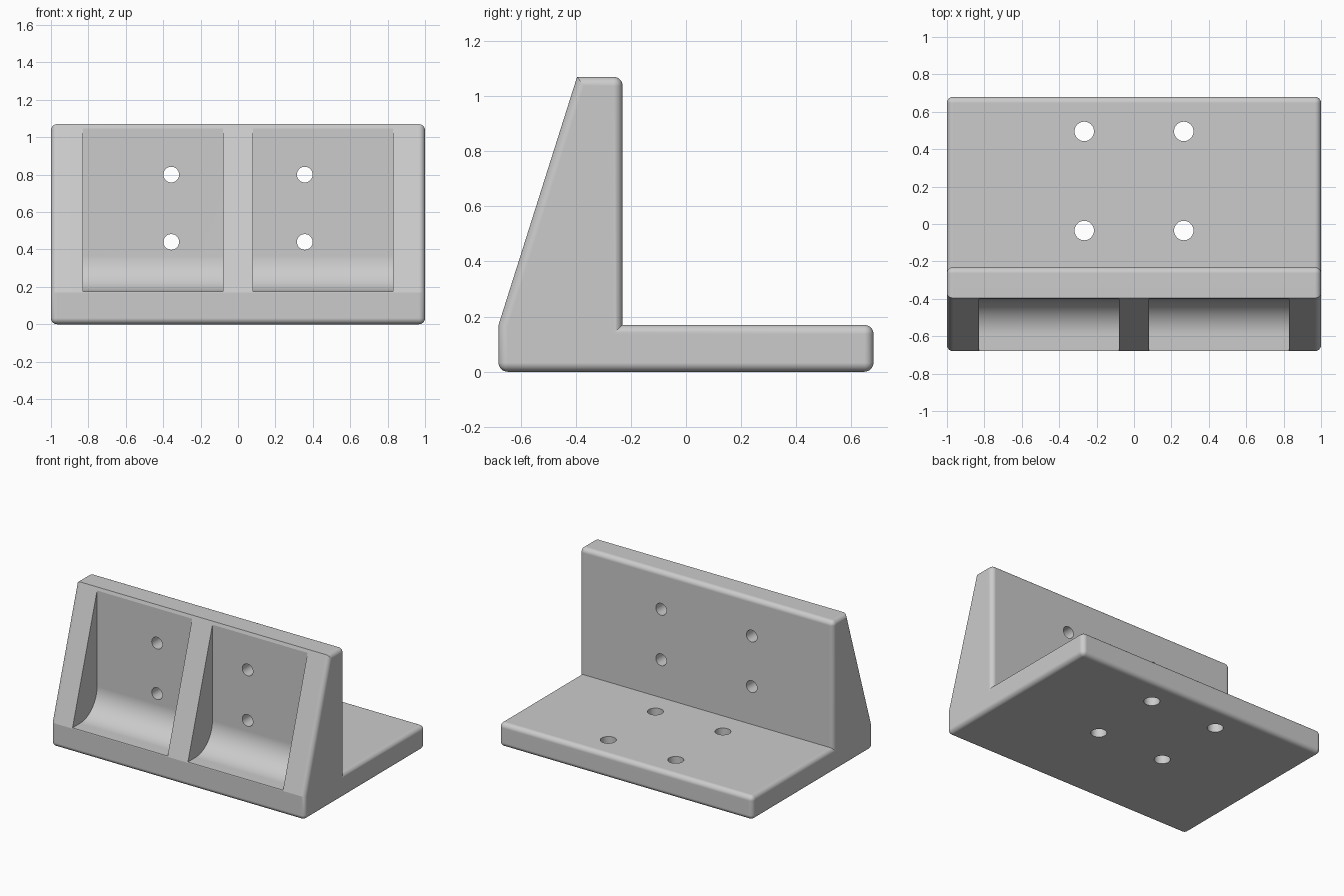
import bpy, bmesh, math
from mathutils import Matrix

default = bpy.data.objects.get("Cube")
if default:
    bpy.data.objects.remove(default, do_unlink=True)

grey = bpy.data.materials.new("light_grey")
grey.use_nodes = True
colour = (0.6, 0.6, 0.6, 1)
grey.diffuse_color = colour
grey.node_tree.nodes["Principled BSDF"].inputs["Base Color"].default_value = colour


def finish(name, bm):
    bmesh.ops.recalc_face_normals(bm, faces=bm.faces)
    mesh = bpy.data.meshes.new(name)
    bm.to_mesh(mesh)
    bm.free()
    mesh.materials.append(grey)
    obj = bpy.data.objects.new(name, mesh)
    bpy.context.collection.objects.link(obj)
    return obj


def extrude_profile(points, x0, x1):
    """Solid made by sweeping a (y, z) profile along x."""
    bm = bmesh.new()
    face = bm.faces.new([bm.verts.new((x0, y, z)) for y, z in points])
    swept = bmesh.ops.extrude_face_region(bm, geom=[face])["geom"]
    verts = [g for g in swept if isinstance(g, bmesh.types.BMVert)]
    bmesh.ops.translate(bm, verts=verts, vec=(x1 - x0, 0, 0))
    return bm


# Bracket body: base plate and sloped upright in one profile
WALL_BACK, WALL_FRONT, BASE_TOP, TOP = -0.23, -0.395, 0.17, 1.07
outline = [(-0.68, 0), (0.68, 0), (0.68, BASE_TOP), (WALL_BACK, BASE_TOP),
           (WALL_BACK, TOP), (WALL_FRONT, TOP), (-0.68, BASE_TOP)]
bm = extrude_profile(outline, -1, 1)
bmesh.ops.recalc_face_normals(bm, faces=bm.faces)

# Round every edge except the inner corner and the two ends of the slope
sharp = [outline[3], outline[5], outline[6]]


def is_sharp(edge):
    a, b = (v.co for v in edge.verts)
    return abs(a.x - b.x) > 1 and any(
        abs(a.y - y) + abs(a.z - z) < 0.001 for y, z in sharp)


rounded = [e for e in bm.edges if not is_sharp(e)]
bmesh.ops.bevel(bm, geom=rounded, offset=0.033, segments=8, profile=0.5,
                affect='EDGES', clamp_overlap=True)
body = finish("bracket_body", bm)

# Front pockets with a curved floor
R, POCKET_BACK, POCKET_FLOOR = 0.19, -0.402, 0.175
pocket = [(POCKET_BACK, 1.3), (-0.9, 1.3), (-0.9, POCKET_FLOOR)]
for i in range(17):
    a = math.pi / 2 * i / 16
    pocket.append((POCKET_BACK - R + R * math.sin(a),
                   POCKET_FLOOR + R - R * math.cos(a)))
cutters = [finish("pocket_cutter", extrude_profile(pocket, x0, x0 + 0.75))
           for x0 in (-0.83, 0.08)]


# Screw holes through the upright and the base
def hole(name, location, radius, rotation):
    bm = bmesh.new()
    bmesh.ops.create_cone(bm, cap_ends=True, segments=48, radius1=radius,
                          radius2=radius, depth=0.5,
                          matrix=Matrix.Translation(location) @ rotation)
    cutters.append(finish(name, bm))


sideways = Matrix.Rotation(math.pi / 2, 4, 'X')
for side in (-1, 1):
    for z in (0.44, 0.80):
        hole("wall_hole_cutter", (side * 0.357, -0.3, z), 0.042, sideways)
    for y in (-0.035, 0.495):
        hole("base_hole_cutter", (side * 0.266, y, 0.1), 0.052, Matrix())

bpy.ops.object.select_all(action='DESELECT')
bpy.context.view_layer.objects.active = body
body.select_set(True)
for cutter in cutters:
    cutter.hide_render = True
    cut = body.modifiers.new("cut", 'BOOLEAN')
    cut.operation, cut.solver, cut.object = 'DIFFERENCE', 'EXACT', cutter
    bpy.ops.object.modifier_apply(modifier=cut.name)
    bpy.data.objects.remove(cutter, do_unlink=True)

# Smooth rounds, crisp flats
bpy.ops.object.shade_smooth_by_angle(angle=math.radians(14))
weighted = body.modifiers.new("weighted_normals", 'WEIGHTED_NORMAL')
weighted.keep_sharp = True
